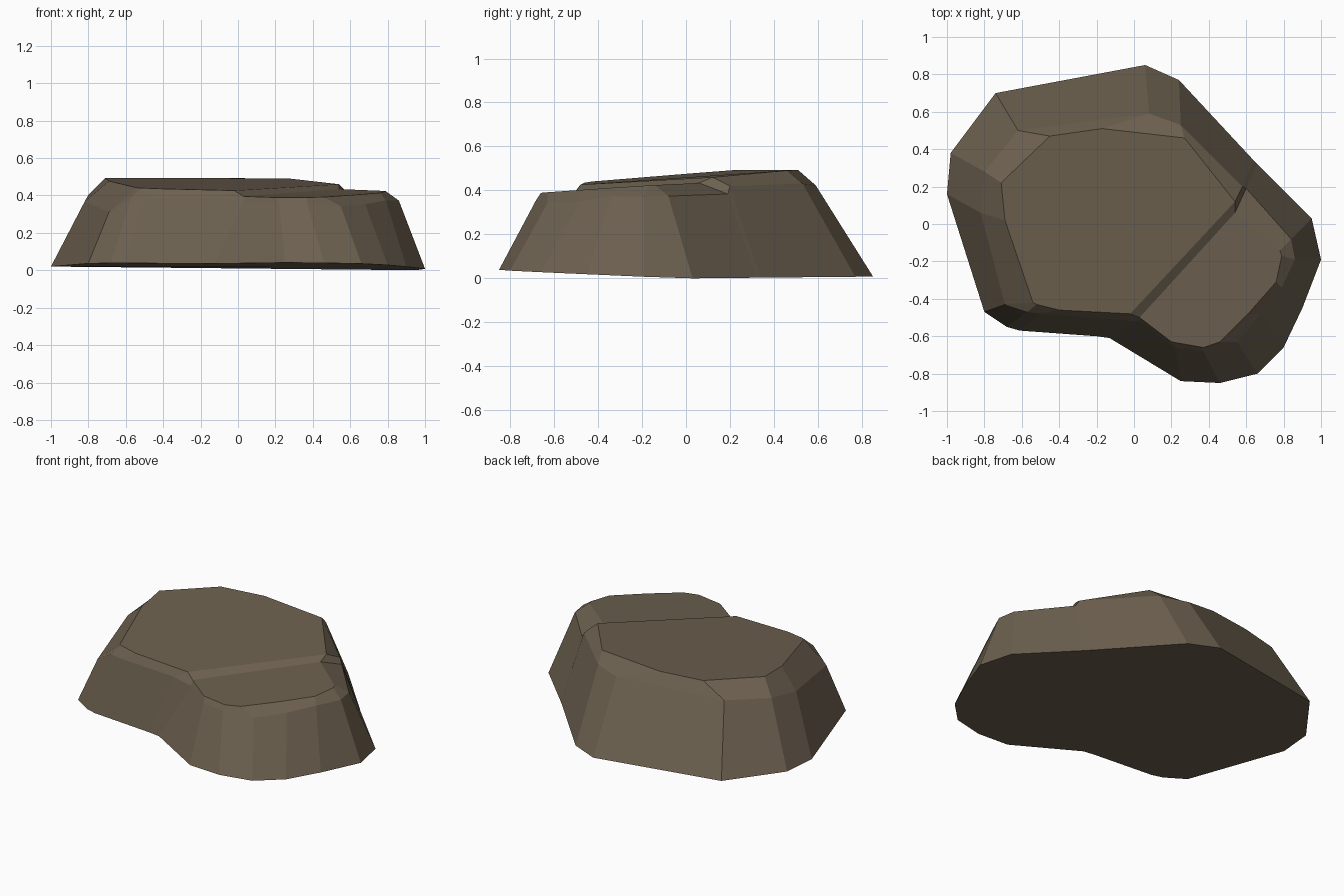
import bpy
import bmesh

cube = bpy.data.objects.get("Cube")
if cube:
    bpy.data.objects.remove(cube, do_unlink=True)

# One brown stone colour
stone = bpy.data.materials.new("brown stone")
stone.use_nodes = True
colour = (0.15, 0.117, 0.078, 1.0)
stone.diffuse_color = colour
shader = stone.node_tree.nodes["Principled BSDF"]
shader.inputs["Base Color"].default_value = colour
shader.inputs["Roughness"].default_value = 0.9


# Heights of the gently sloping surfaces
def underside_height(x, y):
    return 0.01 + 0.04 * max(0, -y) - 0.01 * x


def plateau_height(x, y):
    return min(0.462 - 0.02 * x + 0.075 * y, 0.493)


def ledge_height(x, y):
    return 0.425 + 0.06 * y + 0.01 * x


# Wall columns, counterclockwise: foot xy, shoulder xy, rim xy, shoulder drop
plateau_front = [
    (-.98, .38, -.80, .28, -.71, .22, .09),
    (-1, .16, -.82, .06, -.69, .02, .11),
    (-.8, -.47, -.69, -.43, -.54, -.42, .13),
    (-.68, -.55, -.57, -.47, -.52, -.43, .05),
    (-.61, -.57, -.5, -.48, -.4, -.46, .05),
    (-.2, -.6, -.1, -.51, -.02, -.48, .04),
]
ledge = [
    (-.13, -.61, .03, -.52, .03, -.5, .03),
    (.25, -.84, .22, -.66, .2, -.63, .03),
    (.46, -.85, .37, -.68, .37, -.66, .03),
    (.66, -.8, .55, -.63, .46, -.63, .05),
    (.8, -.66, .68, -.48, .61, -.48, .05),
    (.9, -.45, .79, -.34, .76, -.31, .04),
    (1, -.19, .86, -.19, .79, -.17, .05),
    (.95, .03, .84, -.08, .78, -.14, .05),
    (.66, .32, .6, .19, .54, .06, .05),
]
plateau_back = [
    (.64, .34, .58, .2, .54, .12, .04),
    (.24, .77, .25, .53, .27, .46, .06),
    (.06, .85, .08, .59, -.17, .51, .07),
    (-.74, .7, -.62, .5, -.45, .47, .07),
]

bm = bmesh.new()
feet, shoulders, rim = [], [], []


def add_columns(columns, height):
    """Add foot, shoulder and rim corners; return the rim corners."""
    start = len(rim)
    for fx, fy, sx, sy, rx, ry, drop in columns:
        top = height(rx, ry)
        feet.append(bm.verts.new((fx, fy, underside_height(fx, fy))))
        shoulders.append(bm.verts.new((sx, sy, top - drop)))
        rim.append(bm.verts.new((rx, ry, top)))
    return rim[start:]


front_rim = add_columns(plateau_front, plateau_height)
ledge_rim = add_columns(ledge, ledge_height)
back_rim = add_columns(plateau_back, plateau_height)

# Steep walls and chamfered shoulders
for lower, upper in ((feet, shoulders), (shoulders, rim)):
    for i in range(len(lower)):
        j = (i + 1) % len(lower)
        bm.faces.new((lower[i], lower[j], upper[j], upper[i]))

# Plateau, lower ledge, the step between them, and the underside
bm.faces.new(back_rim + front_rim)
bm.faces.new(ledge_rim)
bm.faces.new((front_rim[-1], ledge_rim[0], ledge_rim[-1], back_rim[0]))
bm.faces.new(feet[::-1])

bmesh.ops.recalc_face_normals(bm, faces=bm.faces[:])
mesh = bpy.data.meshes.new("flat_rock")
bm.to_mesh(mesh)
bm.free()
mesh.materials.append(stone)
rock = bpy.data.objects.new("flat_rock", mesh)
bpy.context.collection.objects.link(rock)
